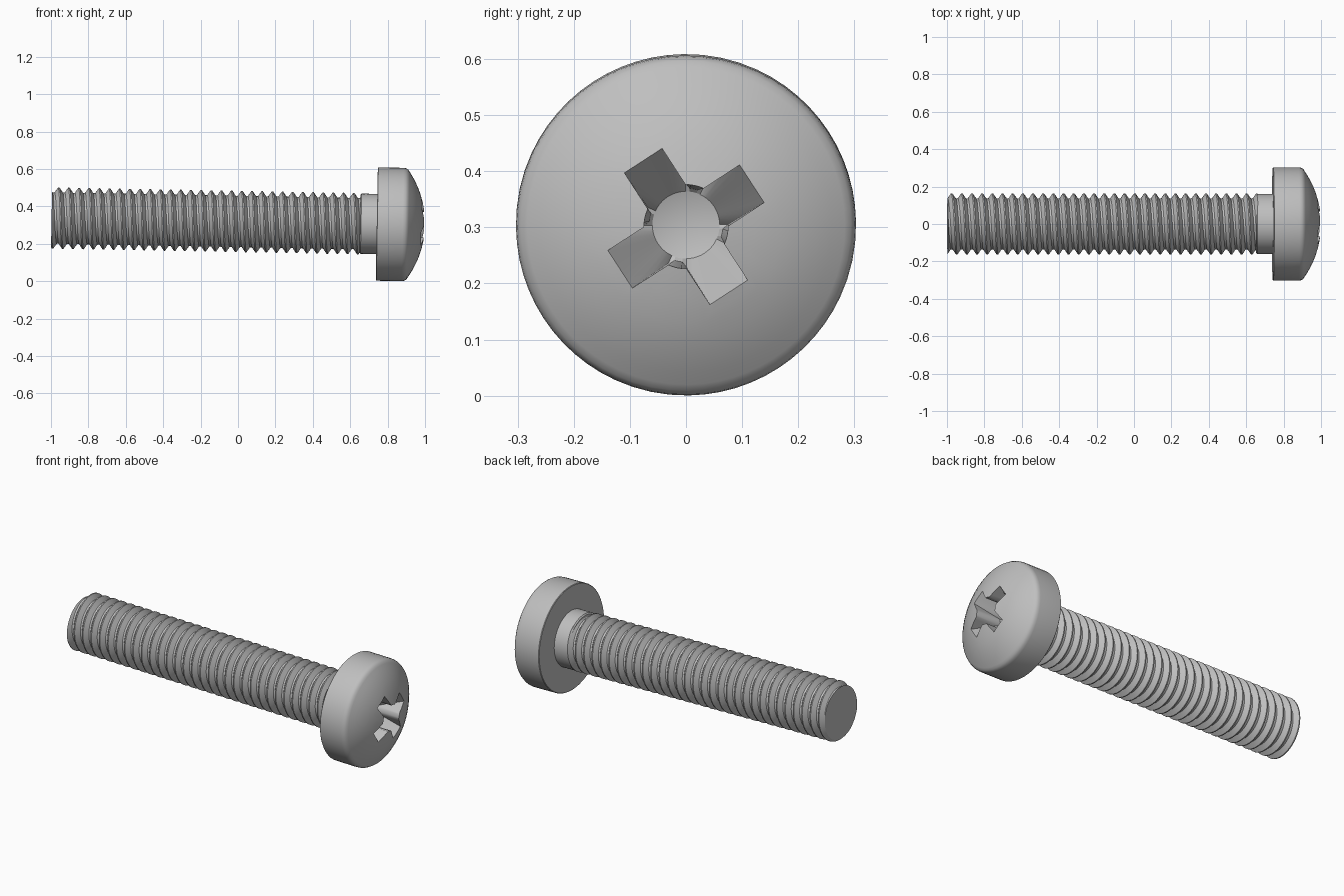
import bpy, bmesh, math
from mathutils import Matrix

cube = bpy.data.objects.get("Cube")
if cube:
    bpy.data.objects.remove(cube, do_unlink=True)

TAU = 2 * math.pi
ROUND = [i / 64 for i in range(65)]
PIVOT = 0.82
# The screw lies along x, resting with a slight tilt about the head centre
TILT = (Matrix.Translation((PIVOT, 0, 0.3045)) @ Matrix.Rotation(0.0185, 4, 'Y')
        @ Matrix.Translation((-PIVOT, 0, 0)))

steel = bpy.data.materials.new("grey steel")
steel.use_nodes = True
grey = (0.52, 0.52, 0.52, 1)
steel.diffuse_color = grey
steel.node_tree.nodes["Principled BSDF"].inputs["Base Color"].default_value = grey


def sweep(name, rows, point, turns=ROUND):
    """Skin rows of points turned about the x axis; point(row, turn) gives (x, radius)."""
    bm = bmesh.new()
    grid = []
    for row in rows:
        ring = []
        for turn in turns:
            x, r = point(row, turn)
            ring.append(bm.verts.new((x, r * math.cos(TAU * turn), r * math.sin(TAU * turn))))
        grid.append(ring)
    for a, b in zip(grid, grid[1:]):
        for i in range(len(turns) - 1):
            bm.faces.new((a[i], a[i + 1], b[i + 1], b[i]))
    bmesh.ops.remove_doubles(bm, verts=bm.verts, dist=1e-5)
    bmesh.ops.recalc_face_normals(bm, faces=bm.faces)
    mesh = bpy.data.meshes.new(name)
    bm.to_mesh(mesh)
    bm.free()
    mesh.materials.append(steel)
    obj = bpy.data.objects.new(name, mesh)
    bpy.context.collection.objects.link(obj)
    obj.matrix_world = TILT
    bpy.ops.object.select_all(action='DESELECT')
    obj.select_set(True)
    bpy.context.view_layer.objects.active = obj
    bpy.ops.object.shade_smooth_by_angle(angle=math.radians(28))


# Threaded shaft: a helical ridge clamped between two flat ends
START, END, PITCH = -0.997, 0.66, 0.0544
ROOT, CREST = 0.137, 0.164
RISE, FALL, FOOT = 0.34, 0.46, 0.8


def thread_radius(phase):
    p = phase % 1
    height = max(0, min(1, p / RISE, (FOOT - p) / (FOOT - FALL)))
    return ROOT + (CREST - ROOT) * height


def thread_point(row, turn):
    if isinstance(row, tuple):
        return row
    x = min(max(START + (row + turn) * PITCH, START), END)
    return x, thread_radius((x - START) / PITCH - turn)


coils = math.ceil((END - START) / PITCH)
ridges = [k + b for k in range(-2, coils + 1) for b in (0, RISE, FALL, FOOT)]
sweep("threaded_shaft", [(START, 0)] + ridges + [(END, 0)], thread_point)

# Plain neck under the head
neck = [(0.652, 0), (0.652, 0.154), (0.658, 0.161), (0.75, 0.161), (0.75, 0)]
sweep("neck", neck, lambda row, turn: row)

# Pan head with a rounded rim, a domed face and a cross recess
DOME = 0.5
ARM_REACH, ARM_HALF, HOLE = 0.14, 0.04, 0.075
ARM_TURN = math.radians(33)
CORNER = math.atan2(ARM_HALF, ARM_REACH)
INNER = math.asin(ARM_HALF / HOLE)


def dome(r):
    return 1 - DOME + math.sqrt(DOME ** 2 - r ** 2)


def from_arm(turn):
    """Angle from the middle of the nearest recess arm."""
    quarter = TAU / 4
    return abs((TAU * turn - ARM_TURN + quarter / 2) % quarter - quarter / 2)


def outline(a):
    if a <= CORNER + 1e-6:
        return ARM_REACH / math.cos(a)
    return ARM_HALF / math.sin(a) if a <= INNER + 1e-6 else HOLE


def head_point(row, turn):
    if isinstance(row, tuple):
        return row
    a = from_arm(turn)
    edge = outline(a)
    if row == "floor":
        # Arms slope down towards the centre; the hole wall tapers between them
        if a <= INNER + 1e-6:
            slope = dome(ARM_REACH) - (ARM_REACH - edge * math.cos(a)) / 0.55
            return min(slope, dome(edge)), edge
        return 0.845, 0.066
    r = edge + (0.17 - edge) * row
    return dome(r), r


# Angles pass through every corner of the recess outline
steps = [CORNER * i / 3 for i in range(3)]
steps += [CORNER + (INNER - CORNER) * i / 3 for i in range(3)]
steps += [INNER, (INNER + TAU / 8) / 2]
arm = [-TAU / 8] + [-s for s in reversed(steps[1:])] + steps
head_turns = [(ARM_TURN + q * TAU / 4 + s) / TAU for q in range(4) for s in arm]
head_turns.append(head_turns[0] + 1)

profile = [(0.742, 0), (0.742, 0.3), (0.745, 0.303), (0.88, 0.303), (0.893, 0.301), (0.905, 0.294)]
profile += [(dome(r), r) for r in (0.283, 0.26, 0.23, 0.2)]
profile += [1, 0.5, 0, "floor", (0.838, 0.06), (0.82, 0)]
sweep("head", profile, head_point, head_turns)
